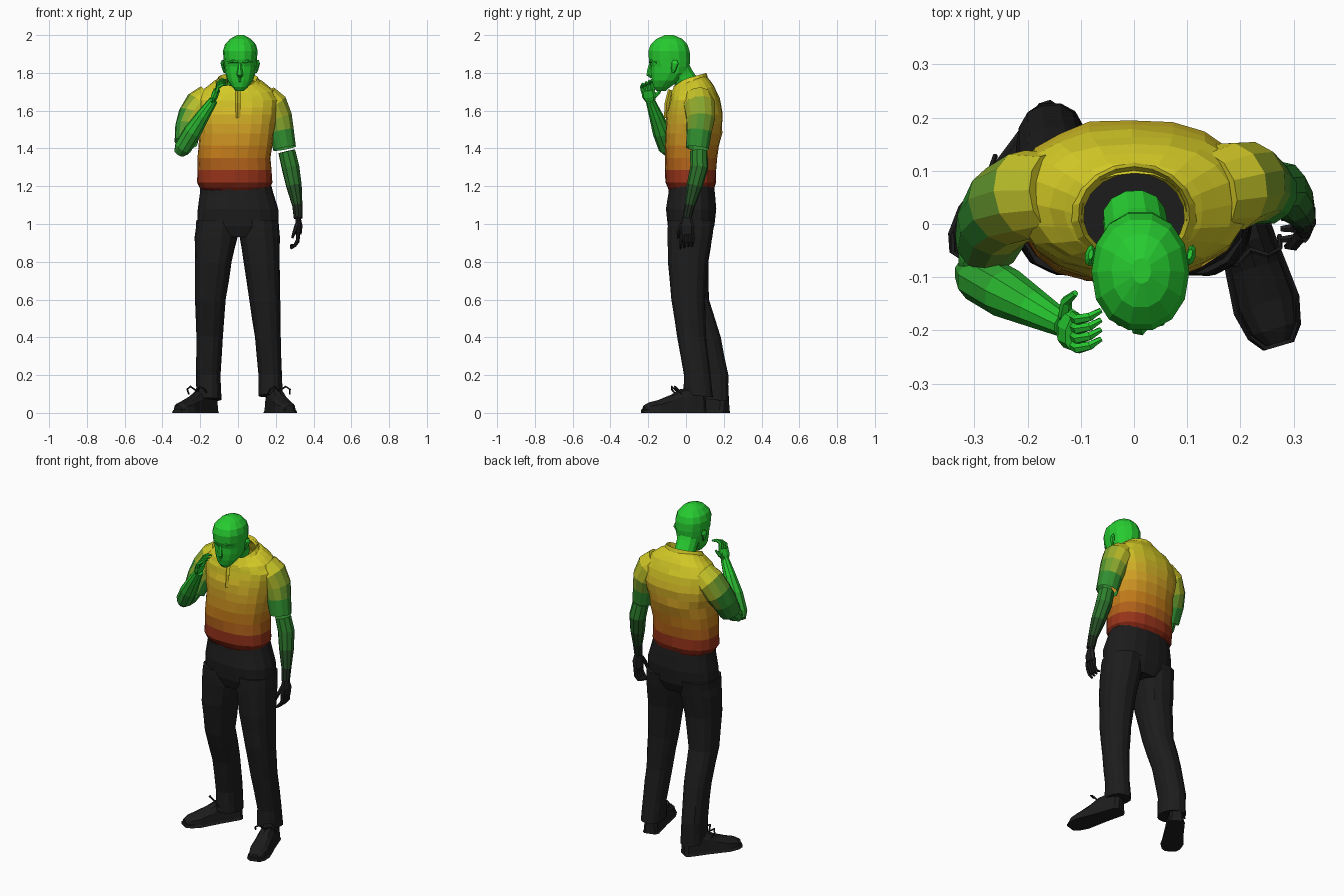
import bpy, bmesh, math, random
from mathutils import Vector

random.seed(4)
GREEN, DKGREEN = (0.02, 0.6, 0.03), (0.03, 0.27, 0.03)
YELLOW, BLACK = (0.66, 0.6, 0.02), (0.012, 0.012, 0.012)
SHIRT = [(1.16, (0.06, 0.0, 0.0)), (1.25, (0.3, 0.03, 0.01)), (1.38, (0.55, 0.2, 0.01)),
         (1.52, (0.65, 0.38, 0.02)), (1.68, YELLOW)]
FOREARM = [(1.05, BLACK), (1.2, (0.02, 0.1, 0.02)), (1.4, DKGREEN)]
RAISED = [(1.38, DKGREEN), (1.65, GREEN)]
mats = {}


def clamp(v):
    return max(0.0, min(1.0, v))


def mix(a, b, t):
    return tuple(p + (q - p) * t for p, q in zip(a, b))


def ramp(stops, z):
    if z <= stops[0][0]:
        return stops[0][1]
    for (z0, c0), (z1, c1) in zip(stops, stops[1:]):
        if z <= z1:
            return mix(c0, c1, (z - z0) / (z1 - z0))
    return stops[-1][1]


def material(col):
    key = tuple(round(c / 0.03) for c in col)
    if key not in mats:
        mats[key] = bpy.data.materials.new("tone_%d" % len(mats))
        mats[key].diffuse_color = (*col, 1)
    return mats[key]


def build(name, rings, paint, cap0=True, cap1=True, closed=True):
    """Skin a list of point rings and colour each face."""
    bm = bmesh.new()
    rows = [[bm.verts.new(p) for p in r] for r in rings]
    n = len(rows[0])
    for a, b in zip(rows, rows[1:]):
        for i in range(n if closed else n - 1):
            j = (i + 1) % n
            bm.faces.new((a[i], a[j], b[j], b[i]))
    if cap0:
        bm.faces.new(rows[0])
    if cap1:
        bm.faces.new(rows[-1])
    bmesh.ops.recalc_face_normals(bm, faces=bm.faces)
    me = bpy.data.meshes.new(name)
    slots = {}
    for f in bm.faces:
        m = material(paint(f.calc_center_median()) if callable(paint) else paint)
        if m.name not in slots:
            slots[m.name] = len(slots)
            me.materials.append(m)
        f.material_index = slots[m.name]
    bm.to_mesh(me)
    bm.free()
    ob = bpy.data.objects.new(name, me)
    bpy.context.collection.objects.link(ob)
    return ob


def loft(name, secs, paint, n=14, e=2.3, jitter=0.0, sub=1, **kw):
    """Horizontal sections: z, cx, cy, rx, ry, slope of z along y."""
    full = [mix(a, b, k / sub) for a, b in zip(secs, secs[1:]) for k in range(sub)] + [secs[-1]]
    rings = []
    for z, cx, cy, rx, ry, s in full:
        ring = []
        for i in range(n):
            a = 2 * math.pi * i / n
            c, d = math.cos(a), math.sin(a)
            x = rx * math.copysign(abs(c) ** (2 / e), c)
            y = ry * math.copysign(abs(d) ** (2 / e), d)
            w = 1 + random.uniform(-jitter, jitter)
            ring.append((cx + x * w, cy + y * w, z + s * y))
        rings.append(ring)
    return build(name, rings, paint, **kw)


def tube(name, path, paint, n=10, flat=1.0, **kw):
    """Round limb through (x, y, z, radius) points."""
    pts = [Vector(p[:3]) for p in path]
    rings = []
    for i, p in enumerate(pts):
        t = (pts[min(i + 1, len(pts) - 1)] - pts[max(i - 1, 0)]).normalized()
        u = t.cross(Vector((0.2, 1, 0.1))).normalized()
        v = t.cross(u)
        r = path[i][3]
        rings.append([p + u * r * flat * math.cos(k * math.tau / n) + v * r * math.sin(k * math.tau / n)
                      for k in range(n)])
    return build(name, rings, paint, **kw)


def shirt_paint(c):
    return mix(ramp(SHIRT, c.z), DKGREEN, clamp((abs(c.x) - 0.21) / 0.1))


def sleeve_paint(c):
    return mix(YELLOW, DKGREEN, clamp(max((abs(c.x) - 0.2) / 0.1, (1.64 - c.z) / 0.17)))


# shirt body, open at the neck
loft("shirt_body", [(1.165, -.015, .03, .175, .115, 0), (1.22, -.018, .025, .2, .135, 0),
     (1.35, -.02, .025, .195, .138, 0), (1.48, -.008, .04, .2, .15, 0), (1.58, -.005, .047, .215, .15, 0),
     (1.66, -.005, .045, .22, .132, .05), (1.71, 0, .037, .185, .115, .15), (1.75, 0, .025, .13, .09, .3),
     (1.76, 0, .015, .1, .08, .35)], shirt_paint, n=20, jitter=.018, sub=2, cap0=False, cap1=False)

# turned-down collar with points at the front
inner, fold, outer = [], [], []
for i in range(17):
    a = math.radians(-65 + 310 * i / 16)
    c, s = math.cos(a), math.sin(a)
    drop = max(0, -s) ** 2
    inner.append((.095 * c, .015 + .08 * s, 1.745 + .03 * s - .02 * drop))
    fold.append((.105 * c, .018 + .09 * s, 1.775 + .025 * s - .03 * drop))
    outer.append((.128 * c * (1 + .1 * drop), .012 + .105 * s, 1.735 + .035 * s - .025 * drop))
build("collar", [inner, fold, outer], YELLOW, cap0=False, cap1=False, closed=False)
tube("button_placket", [(0, -.083, 1.71, .013), (0, -.1, 1.64, .013), (0, -.105, 1.56, .012)], shirt_paint, n=4)

# short sleeves
tube("raised_sleeve", [(-.15, .06, 1.67, .075), (-.2, .055, 1.63, .085), (-.24, .035, 1.57, .08),
     (-.262, .005, 1.51, .072), (-.275, -.035, 1.43, .062)], sleeve_paint, n=12, cap1=False)
tube("hanging_sleeve", [(.14, .06, 1.67, .075), (.18, .07, 1.63, .085), (.212, .078, 1.56, .078),
     (.23, .07, 1.49, .068), (.247, .06, 1.4, .062)], sleeve_paint, n=12, cap1=False)

# forearms
up = lambda c: ramp(RAISED, c.z)
down = lambda c: ramp(FOREARM, c.z)
tube("raised_upper_arm", [(-.272, -.025, 1.45, .048), (-.285, -.065, 1.41, .046), (-.295, -.095, 1.39, .036)], up)
tube("raised_forearm", [(-.312, -.085, 1.375, .03), (-.292, -.1, 1.405, .047), (-.24, -.13, 1.49, .048),
     (-.185, -.16, 1.575, .036), (-.13, -.19, 1.655, .024)], up)
tube("hanging_forearm", [(.258, .068, 1.385, .046), (.278, .07, 1.3, .048), (.297, .045, 1.2, .042),
     (.314, .02, 1.1, .028), (.319, .005, 1.03, .024)], down)

# hands with curled fingers
tube("raised_palm", [(-.135, -.187, 1.645, .024), (-.125, -.195, 1.675, .038), (-.112, -.202, 1.71, .036)],
     GREEN, n=8, flat=.5)
tube("hanging_palm", [(.319, .005, 1.04, .024), (.322, .005, .99, .04), (.318, .005, .945, .038)],
     BLACK, n=8, flat=.5)
for k in range(4):
    y, h = -.228 + .018 * k, .008 * k
    tube("raised_finger", [(-.113, y, 1.7, .011), (-.105, y - .006, 1.725 + h, .01),
         (-.082, y, 1.74 + h, .009), (-.062, y + .012, 1.735 + h, .005)], GREEN, n=6)
    y = -.025 + .02 * k
    tube("hanging_finger", [(.319, y, .955, .011), (.316, y, .915 - .003 * k, .01),
         (.3, y - .003, .885, .009), (.277, y - .004, .87 + .006 * k, .006)], BLACK, n=6)
tube("raised_thumb", [(-.13, -.175, 1.67, .013), (-.127, -.145, 1.695, .011), (-.11, -.13, 1.725, .006)], GREEN, n=6)
tube("hanging_thumb", [(.315, -.02, 1.0, .013), (.3, -.04, .96, .011), (.287, -.042, .925, .006)], BLACK, n=6)

# neck and head
tube("neck", [(0, .015, 1.735, .06), (.005, -.02, 1.785, .062), (.012, -.055, 1.84, .07)], GREEN, n=12)
loft("head", [(1.705, .01, -.132, .022, .025, 0), (1.725, .011, -.128, .042, .045, 0),
     (1.76, .012, -.105, .067, .077, 0), (1.8, .012, -.087, .08, .1, 0), (1.835, .012, -.083, .085, .104, 0),
     (1.87, .012, -.087, .088, .112, 0), (1.915, .012, -.09, .092, .112, 0), (1.95, .013, -.09, .082, .1, 0),
     (1.98, .013, -.088, .055, .07, 0), (2.0, .014, -.088, .018, .024, 0)], GREEN, n=14, e=2.15)
tube("nose", [(.01, -.186, 1.85, .008), (.01, -.192, 1.82, .013), (.01, -.193, 1.793, .018),
     (.01, -.178, 1.78, .013)], GREEN, n=6)
tube("lips", [(-.018, -.168, 1.757, .004), (.009, -.181, 1.76, .008), (.036, -.168, 1.757, .004)], GREEN, n=6)
for s in (-1, 1):
    tube("brow", [(.012 + s * .012, -.19, 1.858, .008), (.012 + s * .038, -.184, 1.863, .009),
         (.012 + s * .064, -.155, 1.855, .006)], GREEN, n=6)
    x = .012 + s * .09
    tube("ear", [(x - s * .006, -.07, 1.8, .007), (x, -.065, 1.82, .014), (x + s * .005, -.058, 1.85, .02),
         (x + s * .003, -.057, 1.868, .01)], GREEN, n=8, flat=.45)

# trousers
loft("trouser_seat", [(.93, 0, .025, .17, .1, 0), (.99, 0, .027, .215, .125, 0), (1.08, 0, .027, .213, .135, 0),
     (1.16, -.007, .03, .195, .125, 0), (1.205, -.012, .03, .188, .12, 0)], BLACK, n=18)
loft("front_leg", [(.09, .172, .065, .064, .08, -.1), (.2, .17, .06, .062, .072, 0), (.4, .157, .03, .068, .078, 0),
     (.6, .143, .012, .082, .09, 0), (.8, .126, .01, .096, .107, 0), (.93, .114, .02, .106, .12, 0),
     (1.02, .108, .028, .106, .125, 0)], BLACK, jitter=.02, sub=2)
loft("back_leg", [(.07, -.155, .14, .067, .088, -.1), (.2, -.157, .14, .064, .085, 0), (.4, -.15, .1, .07, .085, 0),
     (.6, -.146, .035, .08, .088, 0), (.8, -.13, .015, .098, .107, 0), (.93, -.116, .02, .112, .12, 0),
     (1.02, -.11, .028, .11, .125, 0)], BLACK, jitter=.02, sub=2)


# shoes: flat-bottomed sections from heel to toe, plus laces
def shoe(name, heel, toe):
    h, t = Vector((*heel, 0)), Vector((*toe, 0))
    d = (t - h).normalized()
    side = Vector((-d.y, d.x, 0))

    def section(f, w, top):
        return [h + (t - h) * f + side * w * math.cos(a * math.tau / 12)
                + Vector((0, 0, top * max(0, math.sin(a * math.tau / 12)) ** .6)) for a in range(12)]
    upper = [(0, .028, .08), (.05, .042, .11), (.22, .045, .135), (.4, .048, .125), (.55, .053, .095),
             (.75, .059, .068), (.9, .047, .055), (.98, .025, .04)]
    build(name + "_upper", [section(*s) for s in upper], BLACK)
    build(name + "_sole", [section(f * 1.02, w + .005, .022) for f, w, _ in upper], BLACK)
    for s in (-1, 1):
        p = h + (t - h) * .45
        q = [p, p + side * s * .03 + d * .02, p + side * s * .055 + d * .012, p + side * s * .06 - d * .01]
        tube(name + "_lace", [(*v.xy, z, .005) for v, z in zip(q, (.115, .14, .125, .1))], BLACK, n=5)


shoe("front_shoe", (.175, .1), (.272, -.23))
shoe("back_shoe", (-.13, .215), (-.322, -.07))
